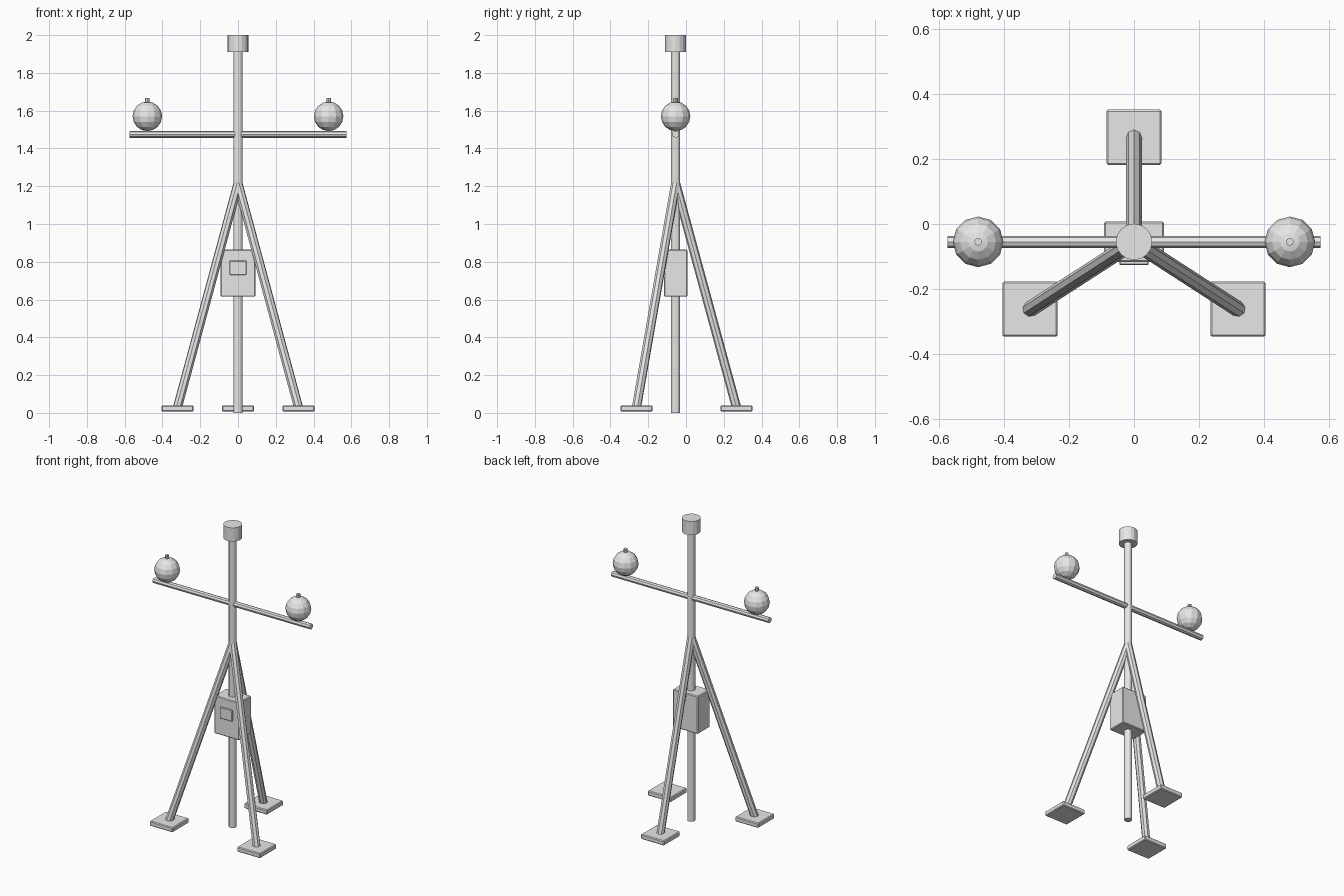
import bpy
from mathutils import Vector

cube = bpy.data.objects.get("Cube")
if cube:
    bpy.data.objects.remove(cube, do_unlink=True)

AXIS_Y = -0.055  # the mast stands slightly forward of the centre

grey = bpy.data.materials.new("light_grey")
grey.use_nodes = True
grey.diffuse_color = (0.8, 0.8, 0.8, 1)
grey.node_tree.nodes["Principled BSDF"].inputs["Base Color"].default_value = (0.8, 0.8, 0.8, 1)


def finish(name):
    ob = bpy.context.object
    ob.name = name
    ob.data.materials.append(grey)
    return ob


def rod(name, start, end, radius, sides):
    """Flat-sided cylinder between two points."""
    a, b = Vector(start), Vector(end)
    d = b - a
    bpy.ops.mesh.primitive_cylinder_add(
        vertices=sides, radius=radius, depth=d.length, location=(a + b) / 2,
        rotation=d.to_track_quat('Z', 'Y').to_euler())
    return finish(name)


def block(name, centre, size, bevel):
    """Box with a narrow chamfer."""
    bpy.ops.mesh.primitive_cube_add(size=1, location=centre)
    ob = finish(name)
    ob.scale = size
    bpy.ops.object.transform_apply(location=False, rotation=False, scale=True)
    mod = ob.modifiers.new("chamfer", 'BEVEL')
    mod.width = bevel
    mod.segments = 1
    return ob


# Mast and its cap
rod("mast", (0, AXIS_Y, 0), (0, AXIS_Y, 1.95), 0.024, 12)
rod("mast_cap", (0, AXIS_Y, 1.91), (0, AXIS_Y, 2), 0.056, 16)

# Crossbar with a globe and a small knob at each end
rod("crossbar", (-0.575, AXIS_Y, 1.475), (0.575, AXIS_Y, 1.475), 0.0185, 8)
for side, x in (("left", 0.48), ("right", -0.48)):
    bpy.ops.mesh.primitive_uv_sphere_add(
        segments=12, ring_count=8, radius=0.078, location=(x, AXIS_Y, 1.57))
    finish(side + "_globe")
    rod(side + "_globe_knob", (x, AXIS_Y, 1.63), (x, AXIS_Y, 1.667), 0.012, 8)

# Tripod legs with square feet
feet = {"left": (0.32, -0.262), "right": (-0.32, -0.262), "back": (0, 0.267)}
for side, (x, y) in feet.items():
    rod(side + "_leg", (0, AXIS_Y, 1.215), (x, y, 0.03), 0.0245, 8)
    block(side + "_foot", (x, y, 0.023), (0.17, 0.17, 0.032), 0.005)

# Equipment box on the mast with a raised front panel
block("equipment_box", (0, AXIS_Y, 0.74), (0.184, 0.125, 0.25), 0.005)
block("box_panel", (0, -0.12, 0.768), (0.09, 0.013, 0.075), 0.003)
